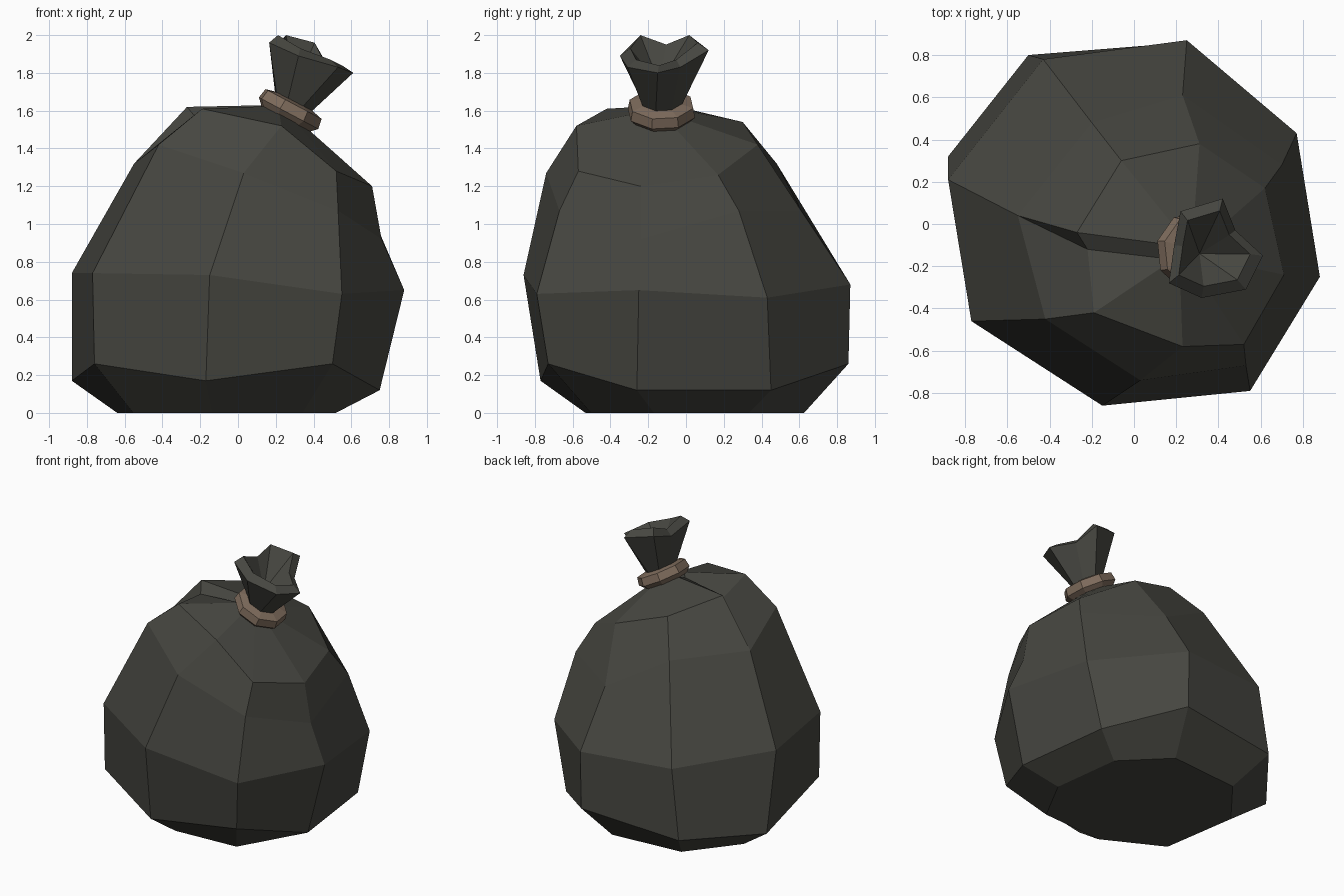
import bpy, bmesh, math
from mathutils import Vector, Matrix

if "Cube" in bpy.data.objects:
    bpy.data.objects.remove(bpy.data.objects["Cube"])


def material(name, rgb):
    m = bpy.data.materials.new(name)
    m.diffuse_color = (*rgb, 1)
    m.use_nodes = True
    m.node_tree.nodes["Principled BSDF"].inputs["Base Color"].default_value = m.diffuse_color
    return m


BAG = material("dark grey plastic", (0.062, 0.062, 0.052))
TIE = material("brown cord", (0.21, 0.15, 0.108))

# The neck leans toward +x
AXIS = Vector((0.47, 0, 0.88)).normalized()
TILT = Matrix.Rotation(math.radians(28), 3, 'Y')
ANGLES = [math.radians(-16 + 45 * i) for i in range(8)]


def tilted_ring(centre, r):
    return [Vector(centre) + TILT @ Vector((r * math.cos(a), r * math.sin(a), 0))
            for a in ANGLES]


def loft(name, rings, mat, cap_start=False, cap_end=False, closed=False):
    """Skin rings of equal point count; coincident points are merged."""
    bm = bmesh.new()
    vr = [[bm.verts.new(p) for p in ring] for ring in rings]
    n = len(vr[0])
    pairs = list(zip(vr, vr[1:])) + ([(vr[-1], vr[0])] if closed else [])
    for a, b in pairs:
        for i in range(n):
            j = (i + 1) % n
            bm.faces.new((a[i], a[j], b[j], b[i]))
    if cap_start:
        bm.faces.new(vr[0][::-1])
    if cap_end:
        bm.faces.new(vr[-1])
    bmesh.ops.remove_doubles(bm, verts=bm.verts, dist=0.0005)
    bmesh.ops.recalc_face_normals(bm, faces=bm.faces)
    me = bpy.data.meshes.new(name)
    bm.to_mesh(me)
    bm.free()
    me.materials.append(mat)
    ob = bpy.data.objects.new(name, me)
    bpy.context.collection.objects.link(ob)
    return ob


# Bag body rings, counter-clockwise from the right side
low = [(.75, -.26, .12), (.66, .45, .12), (.25, .86, .26), (-.50, .80, .20),
       (-.88, .32, .17), (-.76, -.46, .26), (-.17, -.77, .17), (.50, -.73, .26)]
mid = [(.88, -.25, .65), (.77, .43, .61), (.25, .87, .68), (-.43, .78, .70),
       (-.88, .21, .74), (-.77, -.46, .74), (-.15, -.86, .73), (.55, -.79, .63)]
upper = [(.76, -.24, .92), (.70, .28, 1.07), (.23, .61, 1.07), (-.20, .48, 1.32),
         (-.55, .04, 1.32), (-.42, -.45, 1.42), (.03, -.74, 1.27), (.53, -.67, 1.07)]
shoulder = [(.71, -.24, 1.20), (.62, .17, 1.26), (.31, .38, 1.42), (-.06, .30, 1.54),
            (-.27, -.04, 1.62), (-.19, -.42, 1.61), (.23, -.58, 1.52), (.52, -.57, 1.28)]
base = [(-.05 + (x + .05) * .71, .05 + (y - .05) * .71, 0) for x, y, z in low]
neck = tilted_ring((.25, -.13, 1.57), .13)


def with_fold(ring, fold=None):
    """Double the left column so a crease can open below the neck."""
    ring = list(ring)
    return ring[:5] + [fold or ring[4]] + ring[5:]


loft("bag_body", [with_fold(base), with_fold(low), with_fold(mid), with_fold(upper),
                  with_fold(shoulder, (-.22, -.12, 1.56)),
                  with_fold(neck, (.12, -.16, 1.60))],
     BAG, cap_start=True, cap_end=True)

# Cord tie around the neck
c = Vector((.275, -.13, 1.60))
loft("neck_tie", [tilted_ring(c + AXIS * h, r) for h, r in
                  ((-.05, .15), (-.015, .185), (.04, .175), (.055, .11), (-.05, .11))],
     TIE, closed=True)

# Flared open top with a rolled rim and a sunken middle
rim = [(.61, -.15, 1.80), (.48, -.03, 1.83), (.42, .12, 1.92), (.22, .06, 1.96),
       (.19, -.10, 1.91), (.165, -.28, 1.96), (.32, -.35, 1.89), (.53, -.31, 1.83)]
hub = Vector((.36, -.12, 0))
lip = [(hub.x + (x - hub.x) * .76, hub.y + (y - hub.y) * .76, z + .04) for x, y, z in rim]
pit = [(.31, -.14, 1.74)] * 8
loft("gathered_top", [tilted_ring((.26, -.13, 1.59), .12),
                      tilted_ring((.29, -.13, 1.64), .11), rim, lip, pit], BAG)
